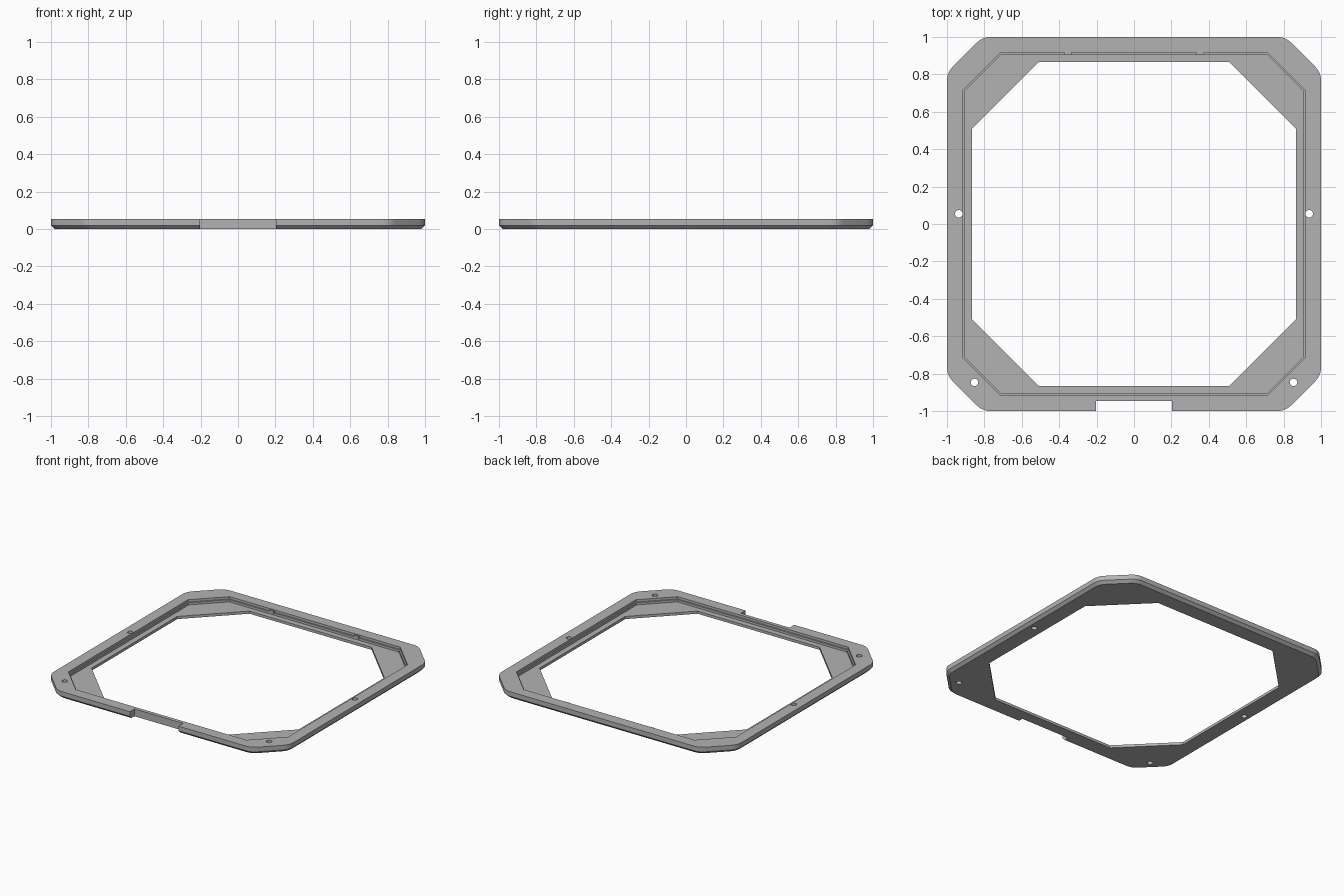
import bpy
import bmesh
import math

cube = bpy.data.objects.get("Cube")
if cube:
    bpy.data.objects.remove(cube, do_unlink=True)

# Material
grey = bpy.data.materials.new("plain grey")
grey.use_nodes = True
color = (0.45, 0.45, 0.45, 1)
grey.diffuse_color = color
grey.node_tree.nodes["Principled BSDF"].inputs["Base Color"].default_value = color

TOP = 0.055
FLOOR = 0.02
STEP = 0.037


def octagon(half, corner, trim=0.0, segments=6):
    """Square with cut corners; trim softens each of the eight vertices."""
    raw = []
    for sx, sy in ((1, 1), (-1, 1), (-1, -1), (1, -1)):
        pair = [(sx * half, sy * corner), (sx * corner, sy * half)]
        raw += pair if sx * sy > 0 else pair[::-1]
    if not trim:
        return raw
    points = []
    for i, p in enumerate(raw):
        ends = []
        for q in (raw[i - 1], raw[(i + 1) % len(raw)]):
            d = math.dist(p, q)
            ends.append([p[k] + (q[k] - p[k]) * trim / d for k in (0, 1)])
        for s in range(segments + 1):
            t = s / segments
            points.append([(1 - t) ** 2 * ends[0][k] + 2 * t * (1 - t) * p[k]
                           + t * t * ends[1][k] for k in (0, 1)])
    return points


def loft(name, rings):
    """Closed solid through stacked outlines given as (points, z)."""
    bm = bmesh.new()
    loops = [[bm.verts.new((x, y, z)) for x, y in pts] for pts, z in rings]
    n = len(loops[0])
    for a, b in zip(loops, loops[1:]):
        for i in range(n):
            j = (i + 1) % n
            bm.faces.new((a[i], a[j], b[j], b[i]))
    bm.faces.new(loops[0][::-1])
    bm.faces.new(loops[-1])
    bmesh.ops.recalc_face_normals(bm, faces=bm.faces)
    mesh = bpy.data.meshes.new(name)
    bm.to_mesh(mesh)
    bm.free()
    mesh.materials.append(grey)
    obj = bpy.data.objects.new(name, mesh)
    bpy.context.collection.objects.link(obj)
    return obj


def prism(name, pts, low, high):
    return loft(name, [(pts, low), (pts, high)])


def rect(x0, x1, y0, y1):
    return [(x0, y0), (x1, y0), (x1, y1), (x0, y1)]


def circle(cx, cy, r, n=24):
    return [(cx + r * math.cos(math.tau * i / n),
             cy + r * math.sin(math.tau * i / n)) for i in range(n)]


# Outer frame with a bevelled lower edge
rim = octagon(1, 0.81, 0.045)
frame = loft("frame", [(octagon(0.98, 0.80, 0.045), 0), (rim, FLOOR), (rim, TOP)])

# Stepped recess, central opening, front notch and screw holes
cutters = [
    prism("upper_recess_cutter", octagon(0.917, 0.712), STEP, 0.2),
    prism("lower_recess_cutter", octagon(0.907, 0.708), FLOOR, 0.15),
    prism("opening_cutter", octagon(0.865, 0.51), -0.1, 0.1),
    prism("notch_cutter", rect(-0.203, 0.203, -1.1, -0.945), -0.1, 0.1),
]
for side in (-1, 1):
    for x, y in ((0.937, 0.055), (0.853, -0.847)):
        cutters.append(prism("hole_cutter", circle(side * x, y, 0.02), -0.1, 0.1))

bpy.context.view_layer.objects.active = frame
for cutter in cutters:
    mod = frame.modifiers.new("cut", "BOOLEAN")
    mod.operation = "DIFFERENCE"
    mod.solver = "EXACT"
    mod.object = cutter
    bpy.ops.object.modifier_apply(modifier=mod.name)
    bpy.data.objects.remove(cutter, do_unlink=True)

# Smooth the rounded corners and holes only
bpy.ops.object.select_all(action="DESELECT")
frame.select_set(True)
bpy.ops.object.shade_smooth_by_angle(angle=math.radians(25))

# Small catches on the back wall of the recess
for label, x in (("right", -0.355), ("left", 0.355)):
    prism("catch_" + label, rect(x - 0.02, x + 0.02, 0.904, 0.92), STEP - 0.008, TOP - 0.006)
